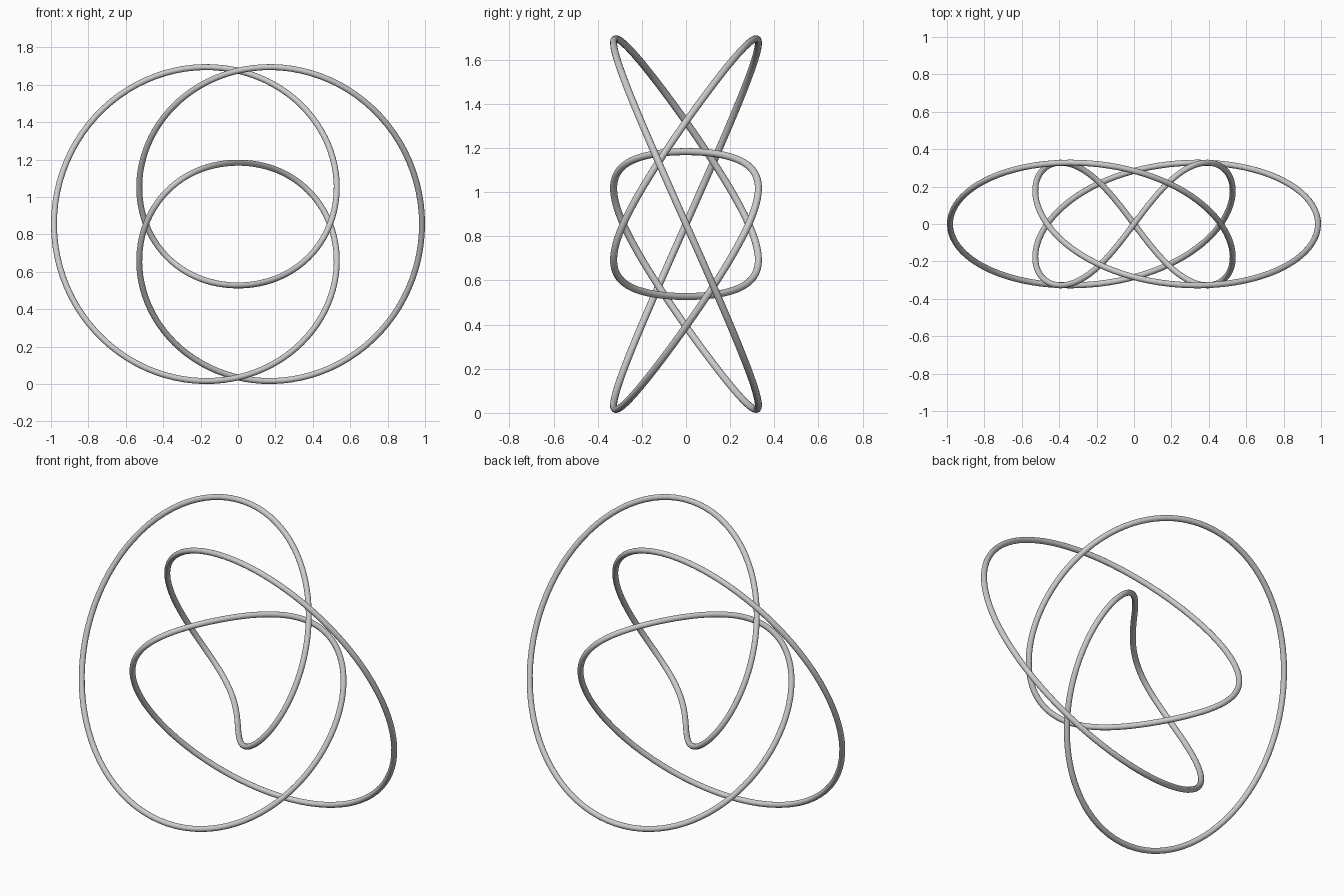
import bpy
from math import sin, cos, pi

if "Cube" in bpy.data.objects:
    bpy.data.objects.remove(bpy.data.objects["Cube"])

N = 320           # points along the closed path
S = 0.328         # path scale
R = 0.016         # tube radius

# Closed figure-eight knot path, upright and facing the front
pts = []
for i in range(N):
    t = 2 * pi * i / N
    r = 2 + cos(2 * t)
    pts.append((S * r * cos(3 * t), -S * sin(4 * t), S * r * sin(3 * t)))
lift = R - min(p[2] for p in pts)

# Round tube swept along the path
curve = bpy.data.curves.new("knot_tube", 'CURVE')
curve.dimensions = '3D'
curve.bevel_depth = R
curve.bevel_resolution = 6
spline = curve.splines.new('POLY')
spline.points.add(N - 1)
for p, (x, y, z) in zip(spline.points, pts):
    p.co = (x, y, z + lift, 1)
spline.use_cyclic_u = True
spline.use_smooth = True

knot = bpy.data.objects.new("knot_tube", curve)
bpy.context.collection.objects.link(knot)
bpy.context.view_layer.objects.active = knot
knot.select_set(True)
bpy.ops.object.convert(target='MESH')
bpy.ops.object.shade_smooth()
